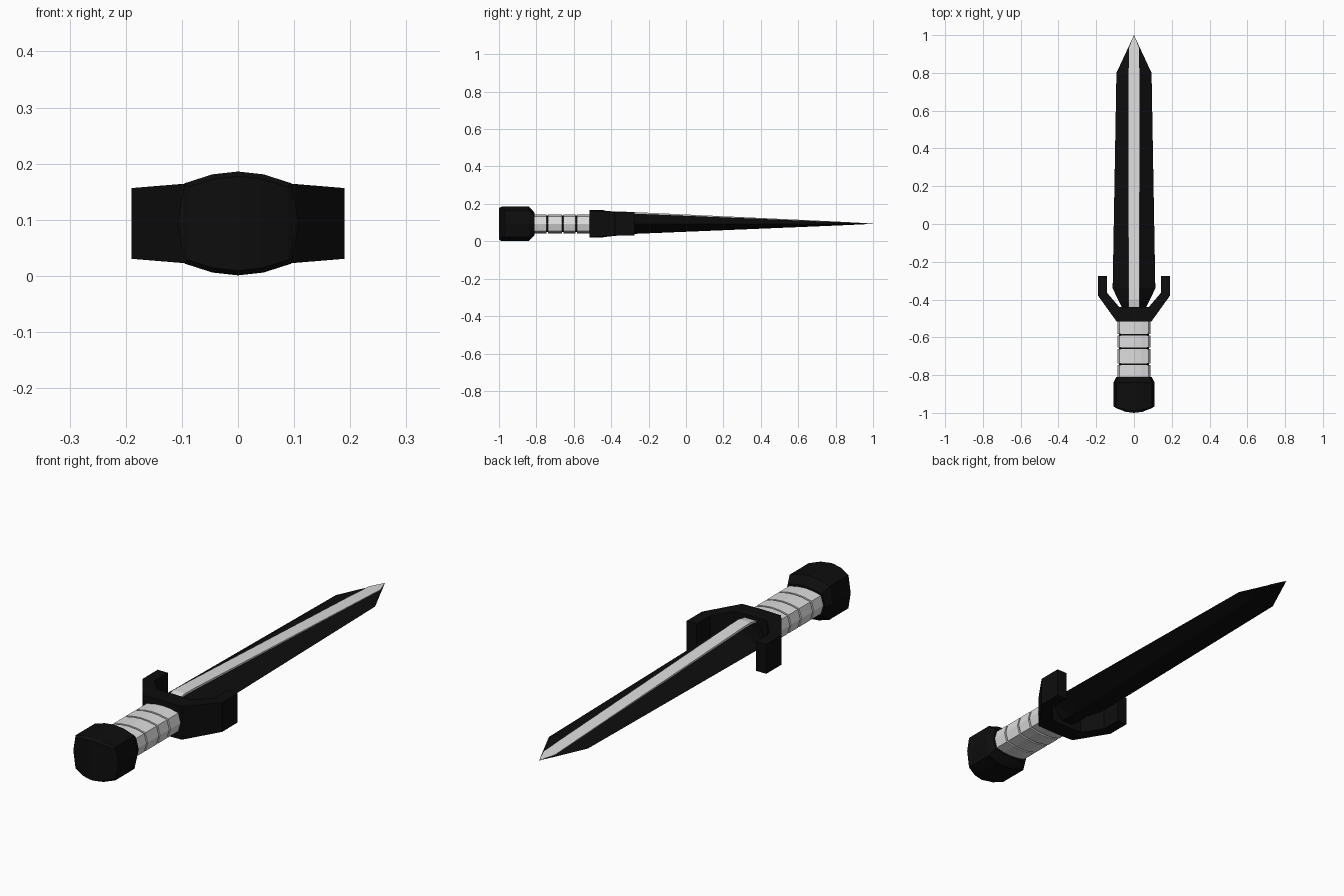
import bpy, bmesh

if "Cube" in bpy.data.objects:
    bpy.data.objects.remove(bpy.data.objects["Cube"])

ZC = 0.0935  # mid height of the whole dagger


def material(name, v):
    m = bpy.data.materials.new(name)
    m.diffuse_color = (v, v, v, 1)
    m.use_nodes = True
    m.node_tree.nodes["Principled BSDF"].inputs["Base Color"].default_value = m.diffuse_color
    return m


BLACK = material("matte black", 0.004)
SILVER = material("light silver", 0.72)


def finish(name, bm, mat):
    bmesh.ops.remove_doubles(bm, verts=bm.verts, dist=1e-5)
    bmesh.ops.recalc_face_normals(bm, faces=bm.faces)
    me = bpy.data.meshes.new(name)
    bm.to_mesh(me)
    bm.free()
    me.materials.append(mat)
    ob = bpy.data.objects.new(name, me)
    bpy.context.collection.objects.link(ob)
    return ob


def loft(name, rings, mat):
    """Skin a list of equal rings; end caps are strips joining mirrored points."""
    bm = bmesh.new()
    vr = [[bm.verts.new(p) for p in r] for r in rings]
    n = len(rings[0])
    for a, b in zip(vr, vr[1:]):
        for i in range(n):
            bm.faces.new((a[i], a[(i + 1) % n], b[(i + 1) % n], b[i]))
    for r in (vr[0], vr[-1]):
        for i in range(n // 2):
            f = [r[i], r[i + 1], r[n - i - 1], r[(n - i) % n]]
            bm.faces.new(list(dict.fromkeys(f)))
    return finish(name, bm, mat)


# Shared twelve-sided handle section, starting at the +x side point
half = [(1, 0), (0.87, 0.775), (0.42, 0.945), (0, 1), (-0.42, 0.945), (-0.87, 0.775)]
SECTION = half + [(-x, -z) for x, z in half]


def ring(y, rx, rz, dome=0.0):
    return [(x * rx, y + dome * x * x, ZC + z * rz) for x, z in SECTION]


# Pommel with a gently domed end
loft("pommel", [ring(-1.0, 0.102, 0.084, 0.03), ring(-0.985, 0.109, 0.0925, 0.02),
                ring(-0.84, 0.109, 0.0925), ring(-0.81, 0.094, 0.06)], BLACK)

# Grip: light segments separated by narrow dark grooves
cuts = [-0.83, -0.742, -0.658, -0.587, -0.50]
for k, (a, b) in enumerate(zip(cuts, cuts[1:])):
    loft(f"grip_segment_{k + 1}", [ring(a + 0.004, 0.087, 0.051),
                                   ring(b - 0.004, 0.087, 0.051)], SILVER)
loft("grip_core", [ring(-0.83, 0.079, 0.044), ring(-0.50, 0.079, 0.044)], BLACK)

# Guard: outer and inner outline of one side (x, y, half height), mirrored
outer = [(0, -0.515, 0.073), (0.093, -0.515, 0.071), (0.19, -0.38, 0.063), (0.19, -0.275, 0.063)]
inner = [(0, -0.44, 0.073), (0.078, -0.44, 0.071), (0.142, -0.365, 0.063), (0.142, -0.275, 0.063)]
stations = [(o, i, -1) for o, i in zip(outer[:0:-1], inner[:0:-1])]
stations += [(o, i, 1) for o, i in zip(outer, inner)]
loft("guard", [[(s * o[0], o[1], ZC - o[2]), (s * o[0], o[1], ZC + o[2]),
                (s * i[0], i[1], ZC + i[2]), (s * i[0], i[1], ZC - i[2])]
               for o, i, s in stations], BLACK)

# Blade: flattened six-sided section (y, half width, ridge half width, half height)
blade = [(-0.46, 0.055, 0.028, 0.050), (-0.40, 0.085, 0.028, 0.058),
         (-0.34, 0.113, 0.028, 0.0565), (0.8, 0.093, 0.028, 0.0095),
         (0.93, 0.0325, 0.027, 0.0035), (1.0, 0, 0, 0)]
loft("blade", [[(w, y, ZC), (r, y, ZC + h), (-r, y, ZC + h),
                (-w, y, ZC), (-r, y, ZC - h), (r, y, ZC - h)]
               for y, w, r, h in blade], BLACK)

# Raised silver strip along the upper ridge
loft("blade_strip", [[(r, y, ZC + h - 0.001), (r, y, ZC + h + t),
                      (-r, y, ZC + h + t), (-r, y, ZC + h - 0.001)]
                     for (y, w, r, h), t in zip(blade, (0.004, 0.009, 0.009, 0.003, 0.002, 0.001))],
     SILVER)
